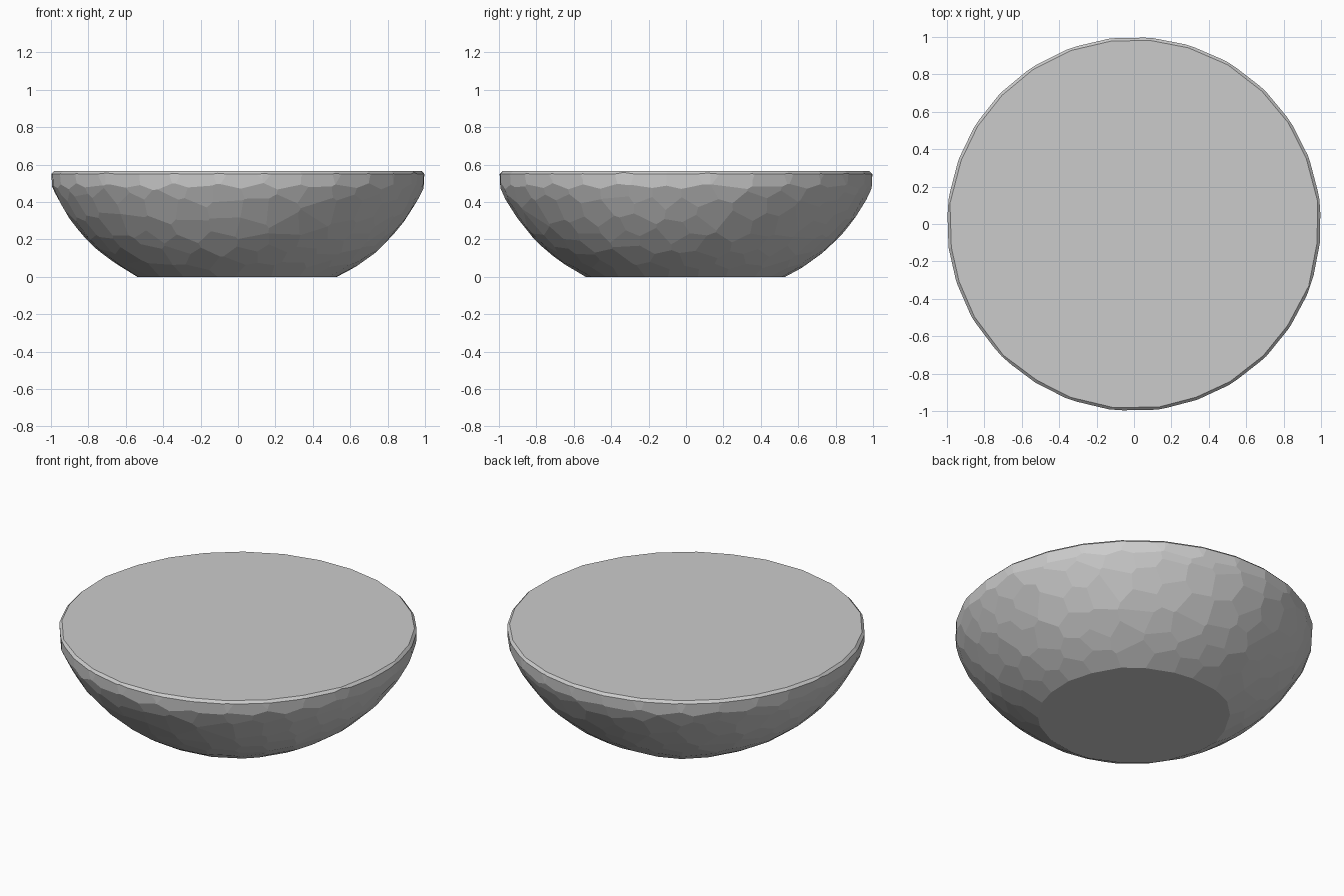
import bpy, bmesh, math, random
from mathutils import Vector

if "Cube" in bpy.data.objects:
    bpy.data.objects.remove(bpy.data.objects["Cube"])

random.seed(4)
HEIGHT = 0.565
ARC_R, ARC_X, ARC_Z = 0.945, 0.125, 0.855   # circular arc of the bowl's side profile

# Solid blank that is carved into the bowl
bm = bmesh.new()
bmesh.ops.create_cone(bm, cap_ends=True, segments=48, radius1=1.0, radius2=1.0, depth=HEIGHT)
bmesh.ops.translate(bm, verts=bm.verts, vec=(0, 0, HEIGHT / 2))


def shave(turn, radius, z, tilt):
    """Slice a flat facet off the blank; tilt is the angle of its normal above horizontal."""
    c, s = math.cos(turn), math.sin(turn)
    normal = Vector((c * math.cos(tilt), s * math.cos(tilt), math.sin(tilt)))
    cut = bmesh.ops.bisect_plane(bm, geom=bm.verts[:] + bm.edges[:] + bm.faces[:], dist=1e-5,
                                 plane_co=(c * radius, s * radius, z), plane_no=normal,
                                 clear_outer=True)
    edges = [e for e in cut["geom_cut"] if isinstance(e, bmesh.types.BMEdge) and e.is_boundary]
    if len(edges) > 2:
        bmesh.ops.edgeloop_fill(bm, edges=edges)


# Hammered facets in staggered, jittered rows following the arc
ROWS = 6
for row in range(ROWS):
    slope = math.radians(30 + 36 * row / (ROWS - 1))
    count = round(math.tau * (ARC_X + ARC_R * math.sin(slope)) / 0.17)
    for i in range(count):
        turn = math.tau * (i + row * 0.5 + random.uniform(-0.25, 0.25)) / count
        a = slope + math.radians(random.uniform(-2.5, 2.5))
        r = ARC_R - 0.002
        shave(turn, ARC_X + r * math.sin(a), ARC_Z - r * math.cos(a), a - math.pi / 2)

# Upright rim facets and the narrow chamfer around the top
RIM = 28
for i in range(RIM):
    turn = math.tau * (i + random.uniform(-0.2, 0.2)) / RIM
    shave(turn, 0.994, 0.53, math.radians(-3))
    shave(turn, 0.991, 0.554, math.radians(45))

bmesh.ops.recalc_face_normals(bm, faces=bm.faces)
mesh = bpy.data.meshes.new("faceted_bowl")
bm.to_mesh(mesh)
bm.free()
bowl = bpy.data.objects.new("faceted_bowl", mesh)
bpy.context.collection.objects.link(bowl)
